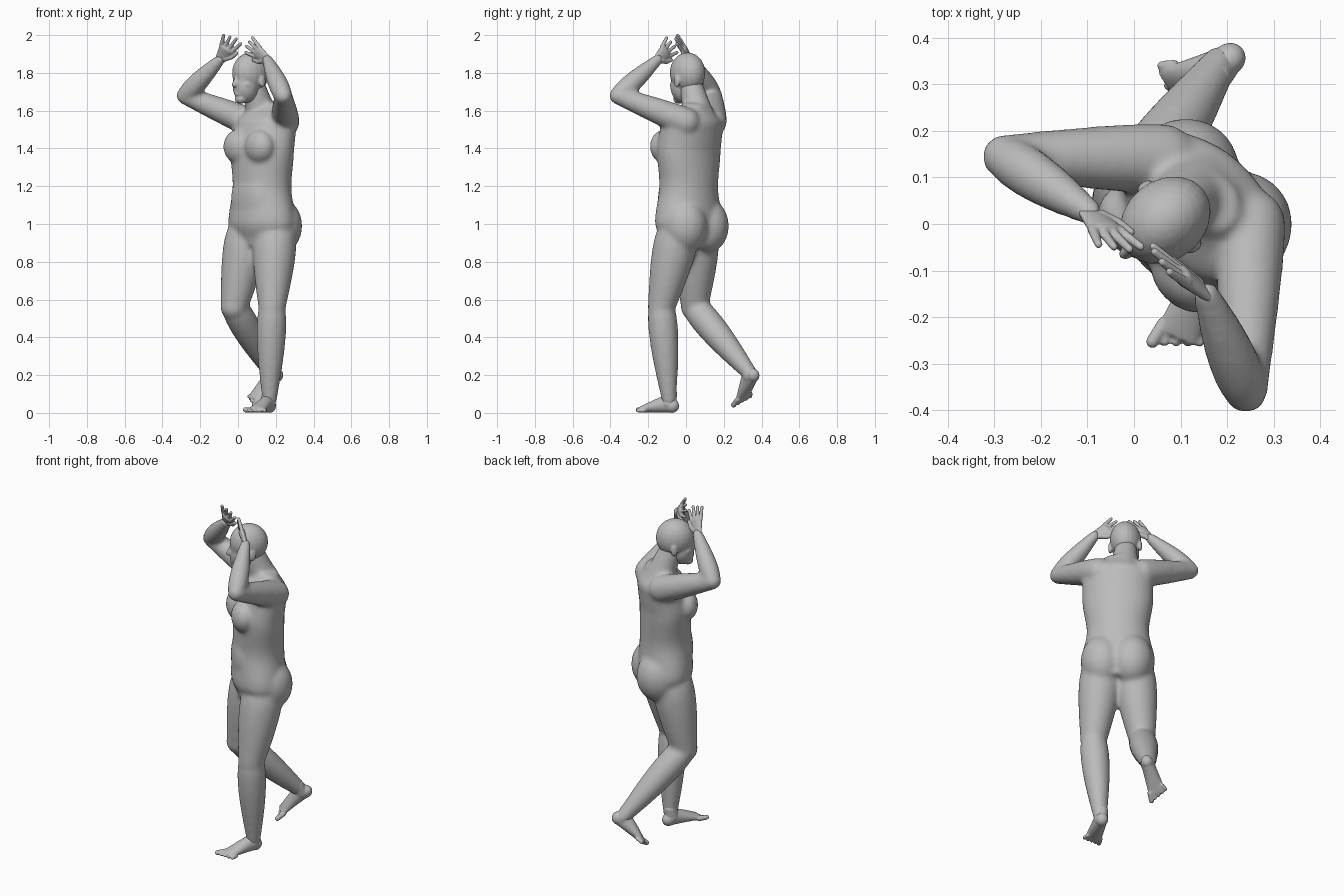
import bpy
import bmesh
import math
from mathutils import Vector, Matrix

cube = bpy.data.objects.get("Cube")
if cube:
    bpy.data.objects.remove(cube, do_unlink=True)

skin = bpy.data.materials.new("grey skin")
skin.use_nodes = True
skin.diffuse_color = (0.5, 0.5, 0.5, 1)
skin.node_tree.nodes["Principled BSDF"].inputs["Base Color"].default_value = skin.diffuse_color

UP = Vector((0, 0, 1))
LEFT = Vector((1, -1, 0)).normalized()        # the body's own left
FORWARD = Vector((-1, -1, 0)).normalized()    # the way the chest faces
BODY = (LEFT, FORWARD, UP)
SPINE = LEFT * 0.08 - FORWARD * 0.1


def place(origin, axes, side, forward, up):
    return origin + axes[0] * side + axes[1] * forward + axes[2] * up


def ball(bm, centre, radii, axes=BODY):
    """Ellipsoid with one radius along each axis."""
    columns = [axis * radius for axis, radius in zip(axes, radii)]
    turn = Matrix(columns).transposed().to_4x4()
    bmesh.ops.create_uvsphere(bm, u_segments=20, v_segments=14, radius=1,
                              matrix=Matrix.Translation(centre) @ turn)


def loft(bm, rings, side, segments=24):
    """Closed tube through rings of (centre, half width, half depth)."""
    along = (rings[-1][0] - rings[0][0]).normalized()
    across = (side - along * side.dot(along)).normalized()
    normal = along.cross(across)
    angles = [math.tau * k / segments for k in range(segments)]
    loops = [[bm.verts.new(centre + across * width * math.cos(angle)
                           + normal * depth * math.sin(angle)) for angle in angles]
             for centre, width, depth in rings]
    for low, high in zip(loops, loops[1:]):
        for k in range(segments):
            bm.faces.new((low[k], low[k - 1], high[k - 1], high[k]))
    bm.faces.new(loops[0])
    bm.faces.new(loops[-1][::-1])


def limb(bm, start, end, start_radius, end_radius, muscle=0.0, side=LEFT, flat=1.0):
    """Tapered tube with round ends and a muscle swelling above its middle."""
    steps = 10
    rings = []
    for i in range(steps + 1):
        t = i / steps
        radius = start_radius + (end_radius - start_radius) * t
        radius += muscle * math.sin(math.pi * t ** 0.7)
        rings.append((start.lerp(end, t), radius, radius * flat))
    loft(bm, rings, side)
    along = (end - start).normalized()
    across = (side - along * side.dot(along)).normalized()
    axes = (across, along, along.cross(across))
    for centre, width, depth in (rings[0], rings[-1]):
        ball(bm, centre, (width, depth, depth), axes)


def fuse(name, bm, voxel, rounds):
    """Merge overlapping volumes into one smooth skin."""
    bmesh.ops.recalc_face_normals(bm, faces=bm.faces)
    mesh = bpy.data.meshes.new(name)
    bm.to_mesh(mesh)
    bm.free()
    part = bpy.data.objects.new(name, mesh)
    bpy.context.collection.objects.link(part)
    merge = part.modifiers.new("Merge", "REMESH")
    merge.mode = "VOXEL"
    merge.voxel_size = voxel
    relax = part.modifiers.new("Relax", "SMOOTH")
    relax.iterations = rounds
    graph = bpy.context.evaluated_depsgraph_get()
    part.data = bpy.data.meshes.new_from_object(part.evaluated_get(graph))
    part.modifiers.clear()
    part.data.materials.clear()
    part.data.materials.append(skin)
    for face in part.data.polygons:
        face.use_smooth = True
        face.material_index = 0


# Torso: height, half width, half depth, eased between the key sections
body = bmesh.new()
sections = [(0.88, 0.14, 0.11), (1.0, 0.205, 0.15), (1.2, 0.17, 0.14),
            (1.4, 0.195, 0.14), (1.53, 0.195, 0.13), (1.64, 0.07, 0.06)]
rings = []
for low, high in zip(sections, sections[1:]):
    for i in range(6):
        t = i / 5
        ease = t * t * (3 - 2 * t)
        height = low[0] + (high[0] - low[0]) * t
        width, depth = (low[k] + (high[k] - low[k]) * ease for k in (1, 2))
        lean = max(0, height - 1.4) * 0.2
        rings.append((place(SPINE, BODY, 0, -lean, height), width, depth))
    rings.pop()
rings.append((place(SPINE, BODY, 0, -lean, height), width, depth))
loft(body, rings, LEFT, 32)
ball(body, place(SPINE, BODY, 0, 0.09, 1.13), (0.13, 0.06, 0.16))
for sign in (-1, 1):
    breast = place(SPINE, BODY, sign * 0.08, 0.1, 1.41)
    ball(body, breast, (0.09, 0.066, 0.09))
    buttock = place(SPINE, BODY, sign * 0.08, -0.045, 0.99)
    ball(body, buttock, (0.12, 0.13, 0.15))

# Neck
limb(body, Vector((0.13, 0.07, 1.56)), Vector((0.08, 0.025, 1.74)), 0.085, 0.06)

# Raised arms and striding legs, joint by joint
left_wrist = Vector((0.155, -0.15, 1.87))
right_wrist = Vector((-0.095, 0.025, 1.87))
arms = [(Vector((0.25, 0, 1.54)), Vector((0.24, -0.36, 1.68)), left_wrist),
        (Vector((0.06, 0.14, 1.54)), Vector((-0.28, 0.145, 1.68)), right_wrist)]
for shoulder, elbow, wrist in arms:
    limb(body, shoulder, elbow, 0.076, 0.047, 0.004)
    limb(body, elbow, wrist, 0.045, 0.029, 0.014)
legs = [(Vector((0.195, -0.05, 0.92)), Vector((0.18, -0.13, 0.56)), Vector((0.167, -0.09, 0.07))),
        (Vector((0.045, 0.06, 0.92)), Vector((-0.02, 0.045, 0.56)), Vector((0.185, 0.345, 0.2)))]
for hip, knee, ankle in legs:
    limb(body, hip, knee, 0.114, 0.073, 0.01)
    limb(body, knee, ankle, 0.069, 0.039, 0.018)
fuse("body", body, 0.011, 11)

# Head, turned a little further than the chest
head = bmesh.new()
gaze = Vector((-0.77, -0.64, 0)).normalized()
HEAD = (UP.cross(gaze), gaze, UP)
crown = Vector((0.067, 0.008, 0))
skull = place(crown, HEAD, 0, 0, 1.8)
ball(head, skull, (0.086, 0.106, 0.108), HEAD)
face = place(crown, HEAD, 0, 0.035, 1.73)
ball(head, face, (0.068, 0.07, 0.09), HEAD)
chin = place(crown, HEAD, 0, 0.07, 1.66)
ball(head, chin, (0.032, 0.03, 0.024), HEAD)
brow = place(crown, HEAD, 0, 0.07, 1.79)
ball(head, brow, (0.055, 0.034, 0.018), HEAD)
nose_root = place(crown, HEAD, 0, 0.095, 1.78)
nose_tip = place(crown, HEAD, 0, 0.112, 1.738)
limb(head, nose_root, nose_tip, 0.009, 0.014)
for lip_height in (1.685, 1.698):
    lip = place(crown, HEAD, 0, 0.092, lip_height)
    ball(head, lip, (0.022, 0.013, 0.007), HEAD)
for sign in (-1, 1):
    eye = place(crown, HEAD, sign * 0.032, 0.08, 1.765)
    ball(head, eye, (0.015, 0.014, 0.009), HEAD)
    cheek = place(crown, HEAD, sign * 0.04, 0.06, 1.735)
    ball(head, cheek, (0.024, 0.026, 0.02), HEAD)
    ear = place(crown, HEAD, sign * 0.084, -0.012, 1.755)
    ball(head, ear, (0.01, 0.02, 0.034), HEAD)
fuse("head", head, 0.006, 5)


def hand(name, wrist, reach, spread):
    """Palm, four fingers and a thumb on the inner side."""
    bm = bmesh.new()
    reach = reach.normalized()
    spread = (spread - reach * spread.dot(reach)).normalized()
    axes = (spread, reach, spread.cross(reach))
    knuckles = place(wrist, axes, 0, 0.075, 0)
    limb(bm, wrist, knuckles, 0.028, 0.041, 0.0, spread, 0.45)
    for i in range(4):
        offset = (i - 1.5) * 0.021
        root = place(knuckles, axes, offset, 0, 0)
        length = 0.084 - abs(i - 2) * 0.01
        tip = place(root, axes, offset * 0.6, length, 0)
        limb(bm, root, tip, 0.0115, 0.0085)
    root = place(wrist, axes, 0.018, 0.02, 0)
    bend = place(root, axes, 0.028, 0.03, 0)
    tip = place(bend, axes, 0.012, 0.036, 0)
    limb(bm, root, bend, 0.016, 0.012)
    limb(bm, bend, tip, 0.012, 0.009)
    fuse(name, bm, 0.004, 2)


hand("right_hand", right_wrist, Vector((0.45, -0.5, 0.75)), Vector((0.85, -0.25, 0)))
hand("left_hand", left_wrist, Vector((-0.75, 0.58, 0.6)), Vector((-0.3, 0.4, -0.4)))


def foot(name, sole, forward, up, inner_sign):
    """Heel, wedge-shaped instep and toes; the big toe is on the inner side."""
    bm = bmesh.new()
    forward = forward.normalized()
    up = (up - forward * up.dot(forward)).normalized()
    inner = forward.cross(up) * inner_sign
    axes = (inner, forward, up)
    heel = place(sole, axes, 0, -0.01, 0.037)
    ball(bm, heel, (0.034, 0.038, 0.037), axes)
    rings = []
    for i in range(9):
        t = i / 8
        height = 0.05 - 0.035 * t ** 1.2
        rings.append((place(sole, axes, 0, 0.175 * t, height), 0.035 + 0.013 * t, height - 0.001))
    loft(bm, rings, inner)
    limb(bm, place(sole, axes, 0, 0.01, 0.05), place(sole, axes, 0, 0, 0.1), 0.04, 0.036)
    for i in range(5):
        radius = 0.01 if i else 0.014
        root = place(sole, axes, 0.038 - 0.0195 * i, 0.16 - 0.006 * i, radius + 0.002)
        tip = place(root, axes, 0.006 - 0.004 * i, 0.045 - 0.004 * i, 0)
        limb(bm, root, tip, radius, radius)
    fuse(name, bm, 0.005, 2)


foot("left_foot", Vector((0.163, -0.083, 0)), Vector((-0.4, -0.9, 0)), UP, 1)
foot("right_foot", Vector((0.21, 0.37, 0.165)), Vector((-0.72, -0.38, -0.62)), Vector((-0.4, -0.56, 0.72)), -1)
